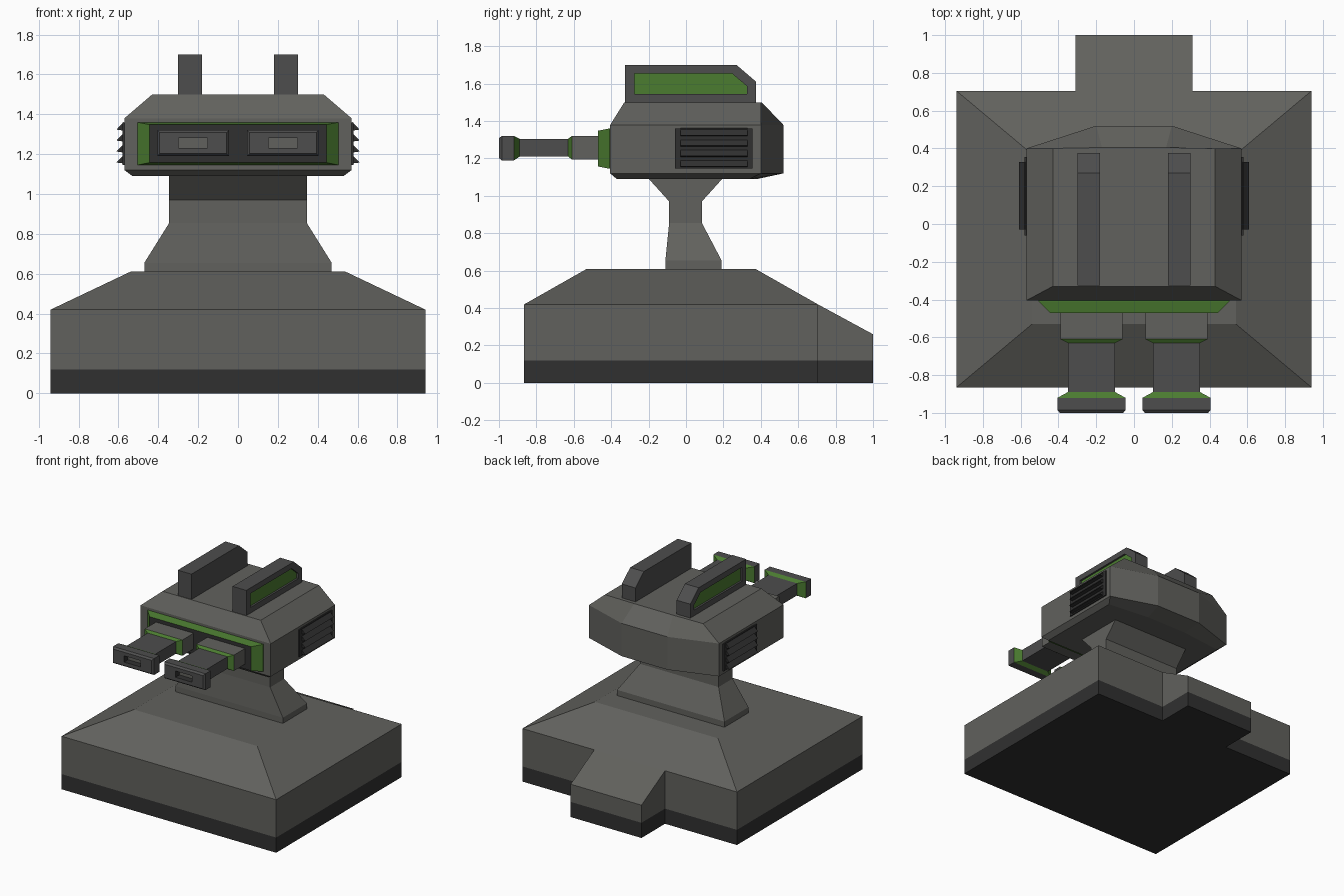
import bpy, bmesh

if "Cube" in bpy.data.objects:
    bpy.data.objects.remove(bpy.data.objects["Cube"])


def material(name, color):
    m = bpy.data.materials.new(name)
    m.diffuse_color = (*color, 1)
    m.use_nodes = True
    m.node_tree.nodes["Principled BSDF"].inputs["Base Color"].default_value = m.diffuse_color
    return m


GREY = material("grey", (0.12, 0.12, 0.11))
MID = material("mid_grey", (0.075, 0.075, 0.075))
DARK = material("dark_grey", (0.03, 0.03, 0.03))
GREEN = material("green", (0.07, 0.2, 0.03))
MATS = [GREY, MID, DARK, GREEN]


def finish(name, bm):
    bmesh.ops.remove_doubles(bm, verts=bm.verts, dist=0.0005)
    bmesh.ops.recalc_face_normals(bm, faces=bm.faces)
    me = bpy.data.meshes.new(name)
    bm.to_mesh(me)
    bm.free()
    for m in MATS:
        me.materials.append(m)
    ob = bpy.data.objects.new(name, me)
    bpy.context.collection.objects.link(ob)
    return ob


def loft(name, rings, mat=GREY, bands=None, cap=None):
    """Skin matching rings of points; bands gives a material per step."""
    bm = bmesh.new()
    vs = [[bm.verts.new(p) for p in r] for r in rings]
    n = len(rings[0])
    bm.faces.new(vs[0]).material_index = MATS.index(bands[0] if bands else mat)
    bm.faces.new(vs[-1]).material_index = MATS.index(cap or mat)
    for k in range(len(vs) - 1):
        for i in range(n):
            j = (i + 1) % n
            f = bm.faces.new((vs[k][i], vs[k][j], vs[k + 1][j], vs[k + 1][i]))
            f.material_index = MATS.index(bands[k] if bands else mat)
    return finish(name, bm)


def rect_z(hx, y0, y1, z):
    return [(-hx, y0, z), (hx, y0, z), (hx, y1, z), (-hx, y1, z)]


def rect_y(cx, hx, z0, z1, y):
    return [(cx - hx, y, z0), (cx + hx, y, z0), (cx + hx, y, z1), (cx - hx, y, z1)]


def prism_x(name, profile, x0, x1, mat):
    return loft(name, [[(x, y, z) for y, z in profile] for x in (x0, x1)], mat)


# Base: dark plinth, sloped body and rear tab
outline = [(-.94, -.865), (.94, -.865), (.94, .705), (.31, .705),
           (.31, 1), (-.31, 1), (-.31, .705), (-.94, .705)]
loft("base_plinth", [[(x, y, z) for x, y in outline] for z in (0, .12)], DARK)
loft("base_body", [rect_z(.94, -.865, .705, .12), rect_z(.94, -.865, .705, .42),
                   rect_z(.54, -.53, .37, .61)])
prism_x("base_rear_tab", [(.705, .12), (1, .12), (1, .26), (.705, .42)], -.31, .31, GREY)

# Neck: waisted pedestal
loft("neck", [rect_z(hx, y0, y1, z) for hx, y0, y1, z in (
    (.47, -.11, .19, .61), (.47, -.11, .19, .655), (.345, -.09, .085, .855),
    (.345, -.09, .085, .97), (.345, -.2, .195, 1.092))])


# Head: chamfered housing with a faceted back
def head_ring(hx, y0, y1, xm, ym, z):
    return [(-hx, y0, z), (hx, y0, z), (hx, y1, z), (xm, ym, z), (-xm, ym, z), (-hx, y1, z)]


loft("head", [head_ring(.53, -.37, .34, .18, .38, 1.09),
              head_ring(.57, -.405, .4, .2, .52, 1.12),
              head_ring(.57, -.405, .4, .2, .52, 1.38),
              head_ring(.43, -.33, .4, .17, .405, 1.5)])

# Front plate: green tapered rim, dark face
loft("face_plate", [rect_y(0, .505, 1.145, 1.36, -.40), rect_y(0, .505, 1.145, 1.36, -.41),
                    rect_y(0, .445, 1.157, 1.348, -.47)],
     DARK, [GREEN, GREEN], DARK)

fin_profile = [(-.325, 1.49), (.375, 1.49), (.375, 1.61), (.27, 1.7), (-.325, 1.7)]
panel = [(-.275, 1.545), (.327, 1.545), (.327, 1.585), (.245, 1.655), (-.275, 1.655)]

for s, side in ((-1, "left"), (1, "right")):
    # Barrel: sleeve, green step, shaft, green flare, muzzle, bore
    c = s * .225
    rings = [(.165, 1.195, 1.32, -.46), (.165, 1.195, 1.32, -.61),
             (.125, 1.21, 1.305, -.63), (.125, 1.21, 1.305, -.89),
             (.18, 1.19, 1.32, -.92), (.18, 1.19, 1.32, -.985),
             (.168, 1.202, 1.308, -1), (.073, 1.23, 1.28, -1), (.073, 1.23, 1.28, -.95)]
    loft(side + "_barrel", [rect_y(c, *r) for r in rings], MID,
         [GREY, GREEN, MID, GREEN, MID, MID, MID, DARK], GREY)

    # Fin: recessed green panel on its outer side
    levels = [(.18, fin_profile), (.3, fin_profile), (.3, panel), (.285, panel)]
    loft(side + "_fin", [[(s * x, y, z) for y, z in p] for x, p in levels],
         MID, [MID] * 3, GREEN)

    # Side vent: frame with four sloping louvres
    frame = [(-.06, 1.145), (.355, 1.145), (.355, 1.36), (-.06, 1.36)]
    prism_x(side + "_vent_frame", frame, s * .56, s * .58, DARK)
    for i in range(4):
        z = 1.158 + i * .055
        tri = [(.572, z + .04), (.61, z), (.572, z - .005)]
        loft(f"{side}_louvre_{i + 1}",
             [[(s * x, y, zz) for x, zz in tri] for y in (-.03, .328)], DARK)
